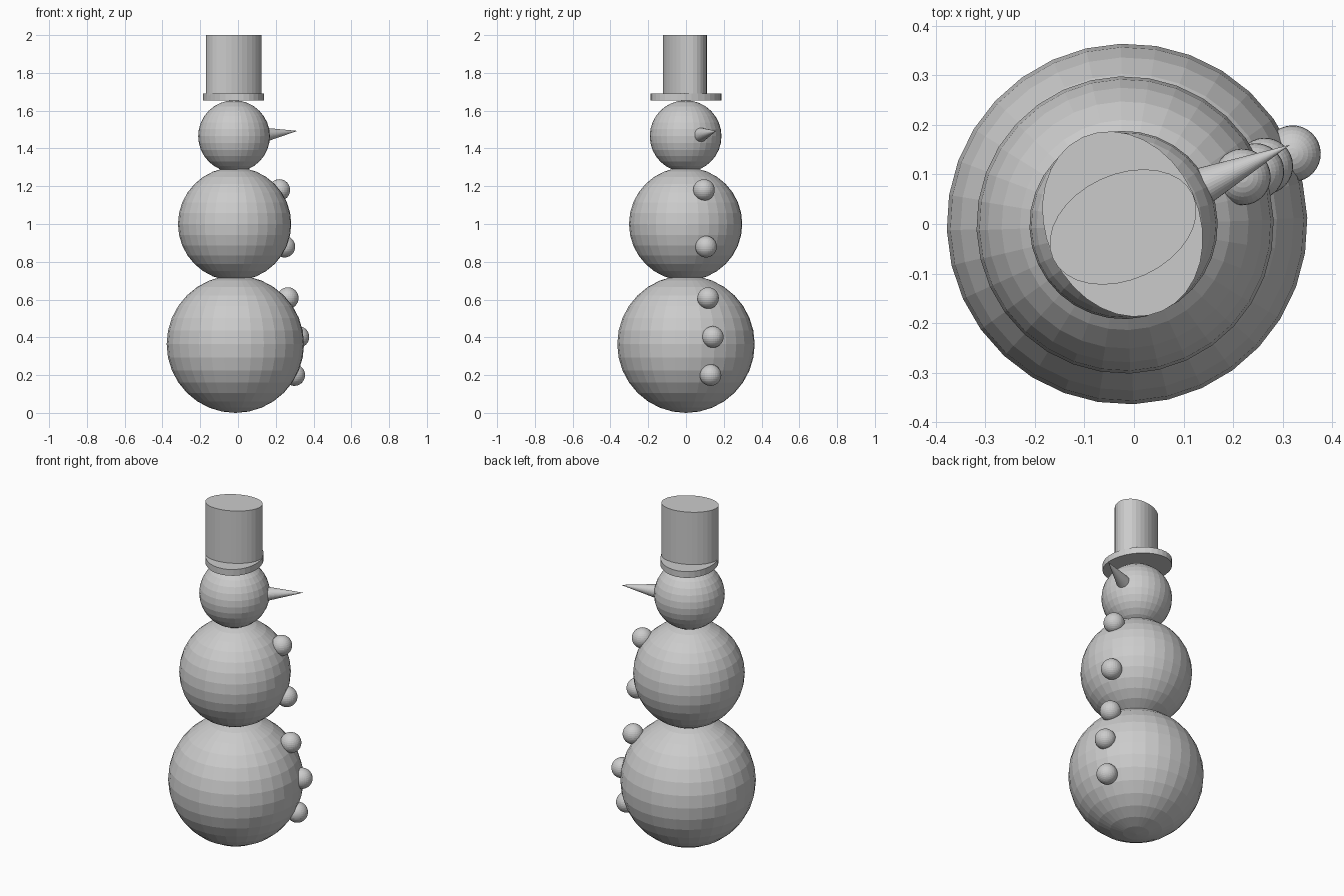
import bpy, math
from mathutils import Vector

if "Cube" in bpy.data.objects:
    bpy.data.objects.remove(bpy.data.objects["Cube"])

TURN = math.radians(24.5)   # the figure faces this way from +x

grey = bpy.data.materials.new("plain_grey")
grey.diffuse_color = (0.6, 0.6, 0.6, 1)
grey.use_nodes = True
grey.node_tree.nodes["Principled BSDF"].inputs["Base Color"].default_value = grey.diffuse_color


def finish(name):
    ob = bpy.context.object
    ob.name = name
    ob.data.materials.append(grey)
    return ob


def ball(name, loc, r):
    bpy.ops.mesh.primitive_uv_sphere_add(segments=32, ring_count=16, radius=r,
                                         location=loc, rotation=(0, 0, TURN))
    return finish(name)


def oval_drum(name, centre, a, b, z0, z1):
    bpy.ops.mesh.primitive_cylinder_add(vertices=32, radius=1, depth=1,
                                        location=(*centre, (z0 + z1) / 2),
                                        rotation=(0, 0, TURN))
    ob = finish(name)
    ob.scale = (a, b, z1 - z0)
    return ob


# Three snowballs
ball("body_bottom", (-0.014, 0, 0.364), 0.364)
ball("body_middle", (-0.018, -0.002, 1.0), 0.30)
ball("head", (-0.021, -0.002, 1.465), 0.19)

# Hat: brim is wide sideways, crown is wide front to back
oval_drum("hat_brim", (-0.023, 0), 0.155, 0.193, 1.653, 1.69)
oval_drum("hat_crown", (-0.022, -0.006), 0.1555, 0.1065, 1.68, 2.0)

# Carrot nose
base, tip = Vector((0.14, 0.077, 1.472)), Vector((0.315, 0.16, 1.493))
axis = tip - base
bpy.ops.mesh.primitive_cone_add(vertices=32, radius1=0.038, radius2=0,
                                depth=axis.length, location=(base + tip) / 2,
                                rotation=axis.to_track_quat('Z', 'Y').to_euler())
finish("nose")

# Row of buttons
buttons = [(0.219, 0.095, 1.18), (0.246, 0.106, 0.88), (0.264, 0.117, 0.608),
           (0.32, 0.142, 0.402), (0.298, 0.13, 0.20)]
for i, p in enumerate(buttons):
    ball(f"button_{i + 1}", p, 0.057)
